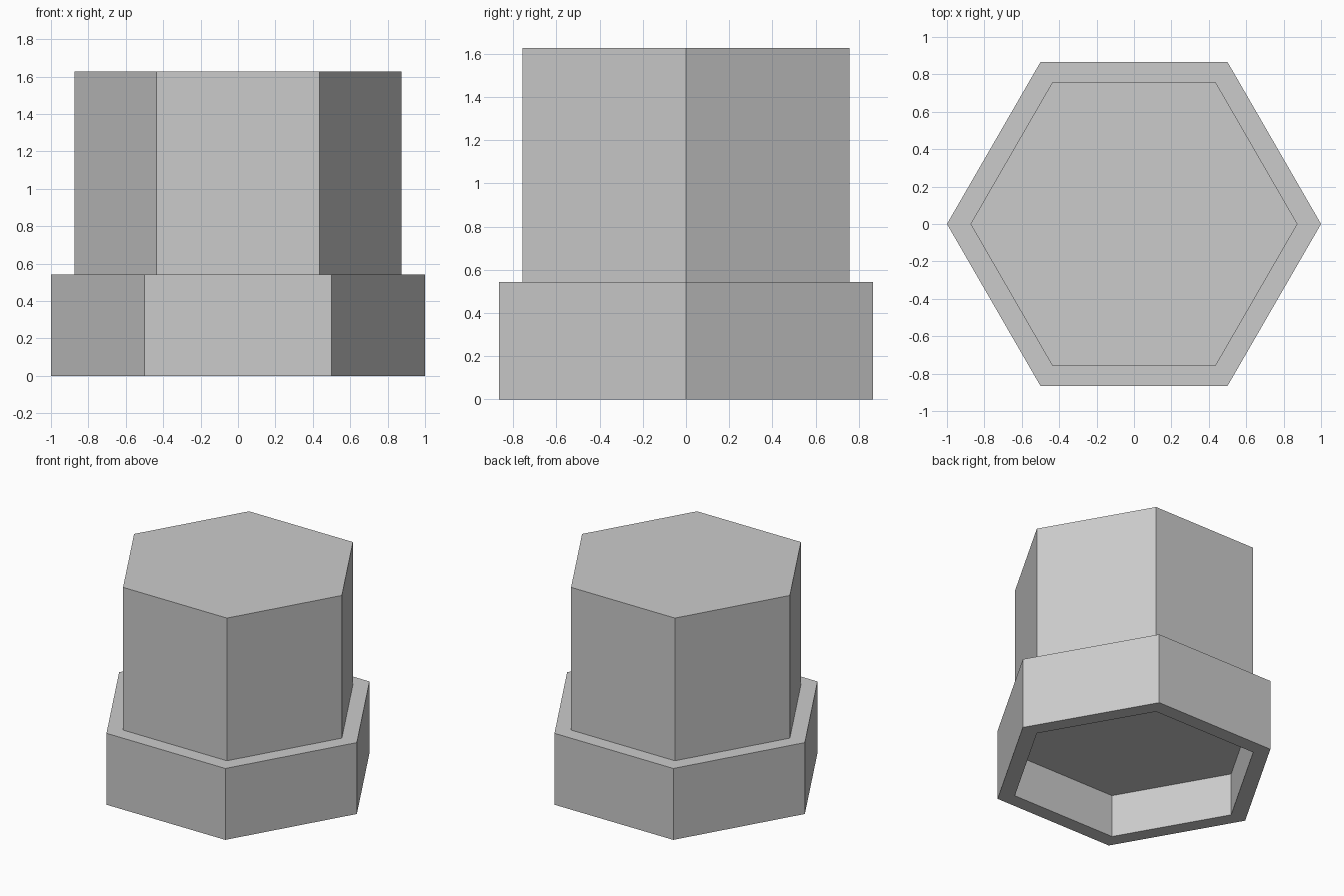
import bpy, bmesh
from math import cos, sin, pi

cube = bpy.data.objects.get("Cube")
if cube:
    bpy.data.objects.remove(cube, do_unlink=True)

SIDES = 6
R_BASE, R_TOP = 1.0, 0.874
Z_RECESS, Z_STEP, Z_TOP = 0.325, 0.543, 1.628

# Plain grey material
grey = bpy.data.materials.new("plain_grey")
grey.use_nodes = True
colour = (0.6, 0.6, 0.6, 1)
grey.diffuse_color = colour
grey.node_tree.nodes["Principled BSDF"].inputs["Base Color"].default_value = colour

# Profile from recess ceiling, round the rim, over the step to the top
profile = [(R_TOP, Z_RECESS), (R_TOP, 0), (R_BASE, 0),
           (R_BASE, Z_STEP), (R_TOP, Z_STEP), (R_TOP, Z_TOP)]

bm = bmesh.new()
rings = [[bm.verts.new((r * cos(2 * pi * i / SIDES), r * sin(2 * pi * i / SIDES), z))
          for i in range(SIDES)] for r, z in profile]
for low, high in zip(rings, rings[1:]):
    for i in range(SIDES):
        j = (i + 1) % SIDES
        bm.faces.new((low[i], low[j], high[j], high[i]))

# Recess ceiling and flat top
bm.faces.new(rings[0])
bm.faces.new(rings[-1])
bmesh.ops.recalc_face_normals(bm, faces=bm.faces)

mesh = bpy.data.meshes.new("stepped_hexagonal_cap")
bm.to_mesh(mesh)
bm.free()
mesh.materials.append(grey)
cap = bpy.data.objects.new("stepped_hexagonal_cap", mesh)
bpy.context.collection.objects.link(cap)
